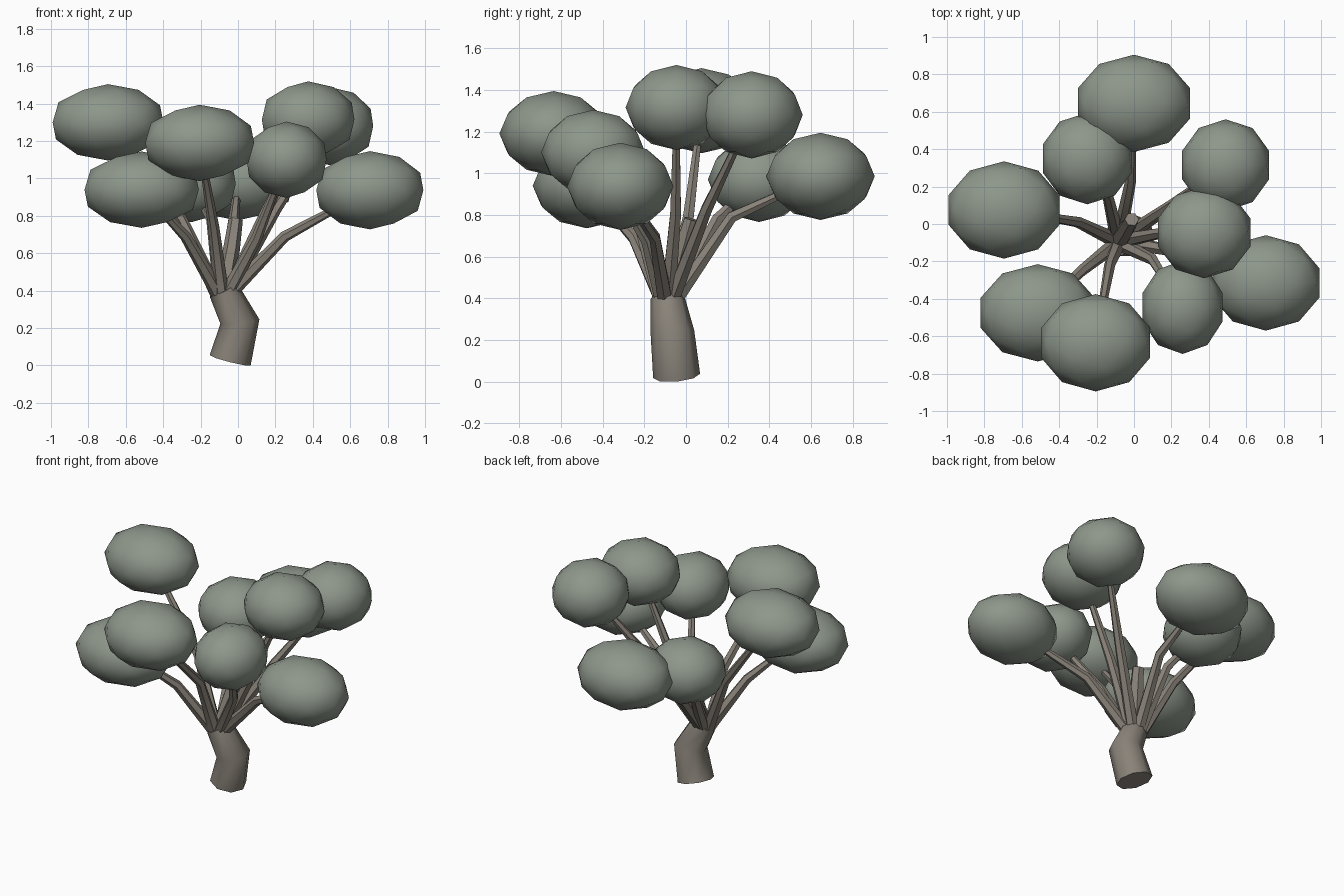
import bpy, bmesh, math
from mathutils import Vector

if "Cube" in bpy.data.objects:
    bpy.data.objects.remove(bpy.data.objects["Cube"])


def material(name, rgb):
    m = bpy.data.materials.new(name)
    m.diffuse_color = (*rgb, 1)
    m.use_nodes = True
    m.node_tree.nodes["Principled BSDF"].inputs["Base Color"].default_value = m.diffuse_color
    return m


BARK = material("bark", (0.25, 0.225, 0.19))
LEAF = material("foliage", (0.27, 0.31, 0.26))


def finish(bm, name, mat, angle):
    bmesh.ops.recalc_face_normals(bm, faces=bm.faces)
    me = bpy.data.meshes.new(name)
    bm.to_mesh(me)
    bm.free()
    me.materials.append(mat)
    ob = bpy.data.objects.new(name, me)
    bpy.context.collection.objects.link(ob)
    bpy.ops.object.select_all(action='DESELECT')
    ob.select_set(True)
    bpy.context.view_layer.objects.active = ob
    bpy.ops.object.shade_smooth_by_angle(angle=math.radians(angle))
    return ob


def tube(name, points, radii, sides):
    """Tapered low-poly limb along a bent path."""
    bm = bmesh.new()
    pts = [Vector(p) for p in points]
    rings = []
    for i, (p, r) in enumerate(zip(pts, radii)):
        t = Vector()
        if i > 0:
            t += (p - pts[i - 1]).normalized()
        if i < len(pts) - 1:
            t += (pts[i + 1] - p).normalized()
        q = Vector((0, 0, 1)).rotation_difference(t.normalized())
        rings.append([bm.verts.new(p + q @ Vector((r * math.cos(a), r * math.sin(a), 0)))
                      for a in (2 * math.pi * k / sides for k in range(sides))])
    for a, b in zip(rings, rings[1:]):
        for k in range(sides):
            n = (k + 1) % sides
            bm.faces.new((a[k], a[n], b[n], b[k]))
    bm.faces.new(rings[0])
    bm.faces.new(rings[-1])
    return finish(bm, name, BARK, 50)


# Bent trunk and the cut-off stub on top of it
FORK = Vector((-0.08, -0.09, 0.38))
tube("trunk", [(-0.042, -0.045, 0.028), (0.01, -0.065, 0.235), (-0.078, -0.09, 0.405)],
     [0.113, 0.105, 0.082], 8)
tube("branch_stub", [FORK, (-0.035, -0.02, 0.62), (-0.012, 0.025, 0.78)],
     [0.05, 0.045, 0.038], 6)

# Crown: (leaf clump centre, clump radii, branch bend point)
CROWN = [
    ((0.00, 0.645, 0.985), (0.31, 0.255, 0.205), (-0.02, 0.22, 0.79)),
    ((-0.25, 0.35, 0.97), (0.245, 0.24, 0.20), (-0.14, 0.15, 0.78)),
    ((-0.695, 0.075, 1.30), (0.305, 0.255, 0.20), (-0.30, 0.01, 0.78)),
    ((-0.515, -0.475, 0.94), (0.315, 0.255, 0.20), (-0.28, -0.25, 0.69)),
    ((-0.205, -0.635, 1.19), (0.30, 0.255, 0.20), (-0.13, -0.22, 0.74)),
    ((0.26, -0.445, 1.10), (0.22, 0.245, 0.20), (0.10, -0.19, 0.68)),
    ((0.705, -0.315, 0.937), (0.295, 0.25, 0.205), (0.25, -0.15, 0.69)),
    ((0.375, -0.045, 1.315), (0.255, 0.24, 0.20), (0.14, -0.05, 0.80)),
    ((0.49, 0.315, 1.28), (0.24, 0.24, 0.205), (0.20, 0.10, 0.83)),
]
for i, (c, r, bend) in enumerate(CROWN, 1):
    out = Vector(c) - FORK
    out.z = 0
    start = FORK + out.normalized() * 0.03
    tube(f"branch_{i}", [start, bend, c], [0.04, 0.03, 0.015], 6)
    bm = bmesh.new()
    bmesh.ops.create_icosphere(bm, subdivisions=2, radius=1.02)
    bmesh.ops.scale(bm, vec=r, verts=bm.verts)
    bmesh.ops.translate(bm, vec=c, verts=bm.verts)
    finish(bm, f"leaf_clump_{i}", LEAF, 60)
